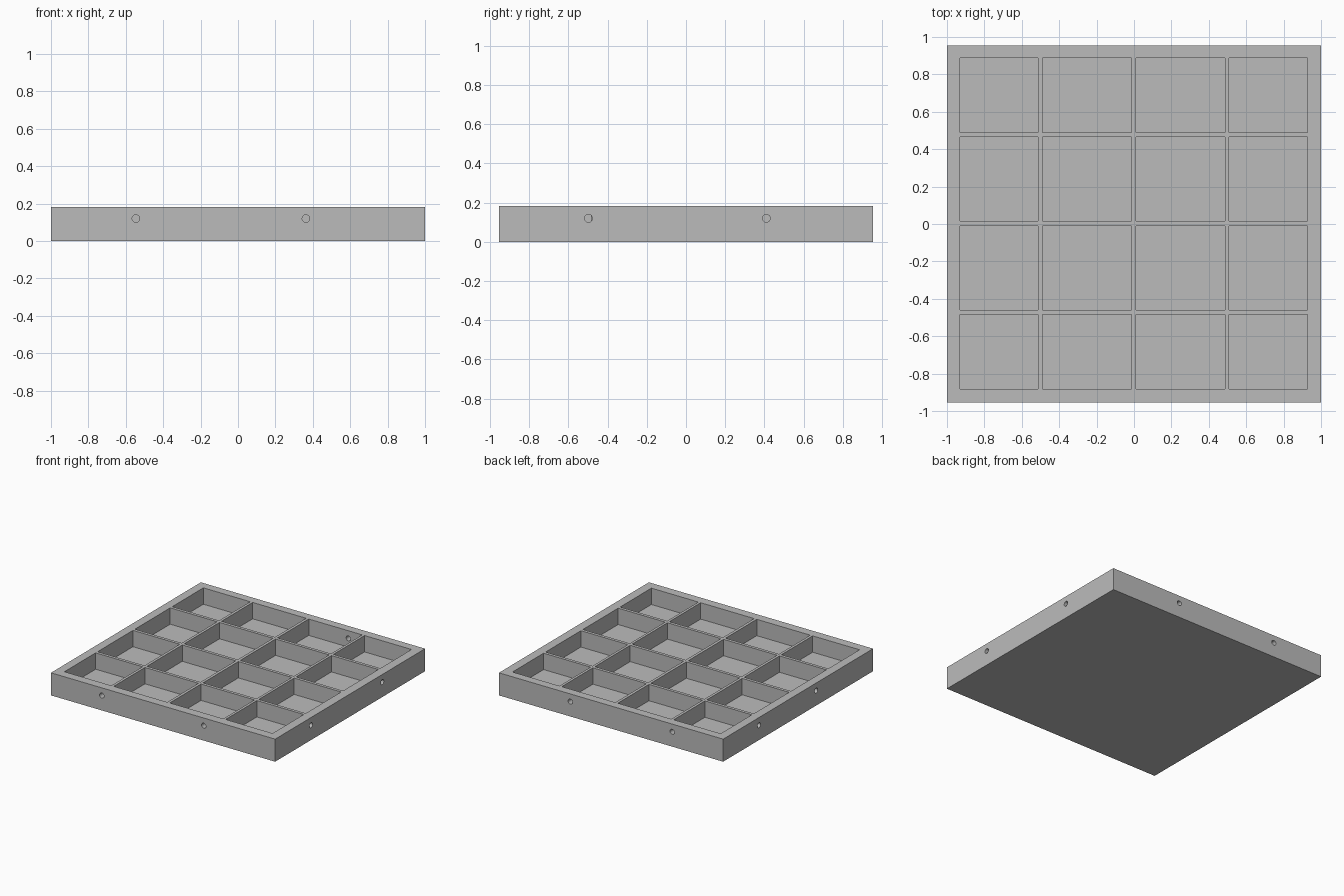
import bpy, bmesh, math
from mathutils import Matrix, Vector

if "Cube" in bpy.data.objects:
    bpy.data.objects.remove(bpy.data.objects["Cube"])

HX, HY, H = 1.0, 0.955, 0.182      # half width, half depth, height
FLOOR = 0.05                       # top of the compartment floor
HOLE_R, HOLE_Z = 0.02, 0.12

grey = bpy.data.materials.new("plain grey")
grey.use_nodes = True
colour = (0.5, 0.5, 0.5, 1)
grey.diffuse_color = colour
grey.node_tree.nodes["Principled BSDF"].inputs["Base Color"].default_value = colour


def add_box(bm, lo, hi):
    lo, hi = Vector(lo), Vector(hi)
    bmesh.ops.create_cube(bm, size=1, matrix=Matrix.Translation((lo + hi) / 2)
                          @ Matrix.Diagonal((*(hi - lo), 1)))


def add_peg(bm, centre, axis, length):
    turn = Matrix.Rotation(math.pi / 2, 4, 'Y' if axis == 'X' else 'X')
    bmesh.ops.create_cone(bm, cap_ends=True, segments=24, radius1=HOLE_R, radius2=HOLE_R,
                          depth=length, matrix=Matrix.Translation(centre) @ turn)


def make_object(name, bm):
    mesh = bpy.data.meshes.new(name)
    bm.to_mesh(mesh)
    bm.free()
    mesh.materials.append(grey)
    obj = bpy.data.objects.new(name, mesh)
    bpy.context.collection.objects.link(obj)
    return obj


# Solid tray block
bm = bmesh.new()
add_box(bm, (-HX, -HY, 0), (HX, HY, H))
tray = make_object("compartment_tray", bm)

# Sixteen open compartments, four by four
columns = [(-0.93, -0.512), (-0.49, -0.013), (0.01, 0.487), (0.508, 0.927)]
rows = [(-0.883, -0.485), (-0.46, -0.01), (0.015, 0.465), (0.49, 0.887)]
bm = bmesh.new()
for x0, x1 in columns:
    for y0, y1 in rows:
        add_box(bm, (x0, y0, FLOOR), (x1, y1, H + 0.1))
pockets = make_object("compartment_cutter", bm)

# Round holes: through the back and right-hand walls, blind in the others
bm = bmesh.new()
for x in (-0.546, 0.363):
    add_peg(bm, (x, -HY, HOLE_Z), 'Y', 0.12)
    add_peg(bm, (x, HY, HOLE_Z), 'Y', 0.15)
for y in (-0.498, 0.41):
    add_peg(bm, (HX, y, HOLE_Z), 'X', 0.16)
for y in (-0.23, 0.498):
    add_peg(bm, (-HX, y, HOLE_Z), 'X', 0.12)
holes = make_object("hole_cutter", bm)

# Cut, apply and discard the cutters
bpy.context.view_layer.objects.active = tray
for cutter in (pockets, holes):
    cutter.hide_render = True
    cut = tray.modifiers.new(cutter.name, 'BOOLEAN')
    cut.operation, cut.solver, cut.object = 'DIFFERENCE', 'EXACT', cutter
    bpy.ops.object.modifier_apply(modifier=cut.name)
    bpy.data.objects.remove(cutter)

# Round the hole walls while keeping every edge crisp
bpy.ops.object.select_all(action='DESELECT')
tray.select_set(True)
bpy.ops.object.shade_smooth_by_angle(angle=math.radians(30))
